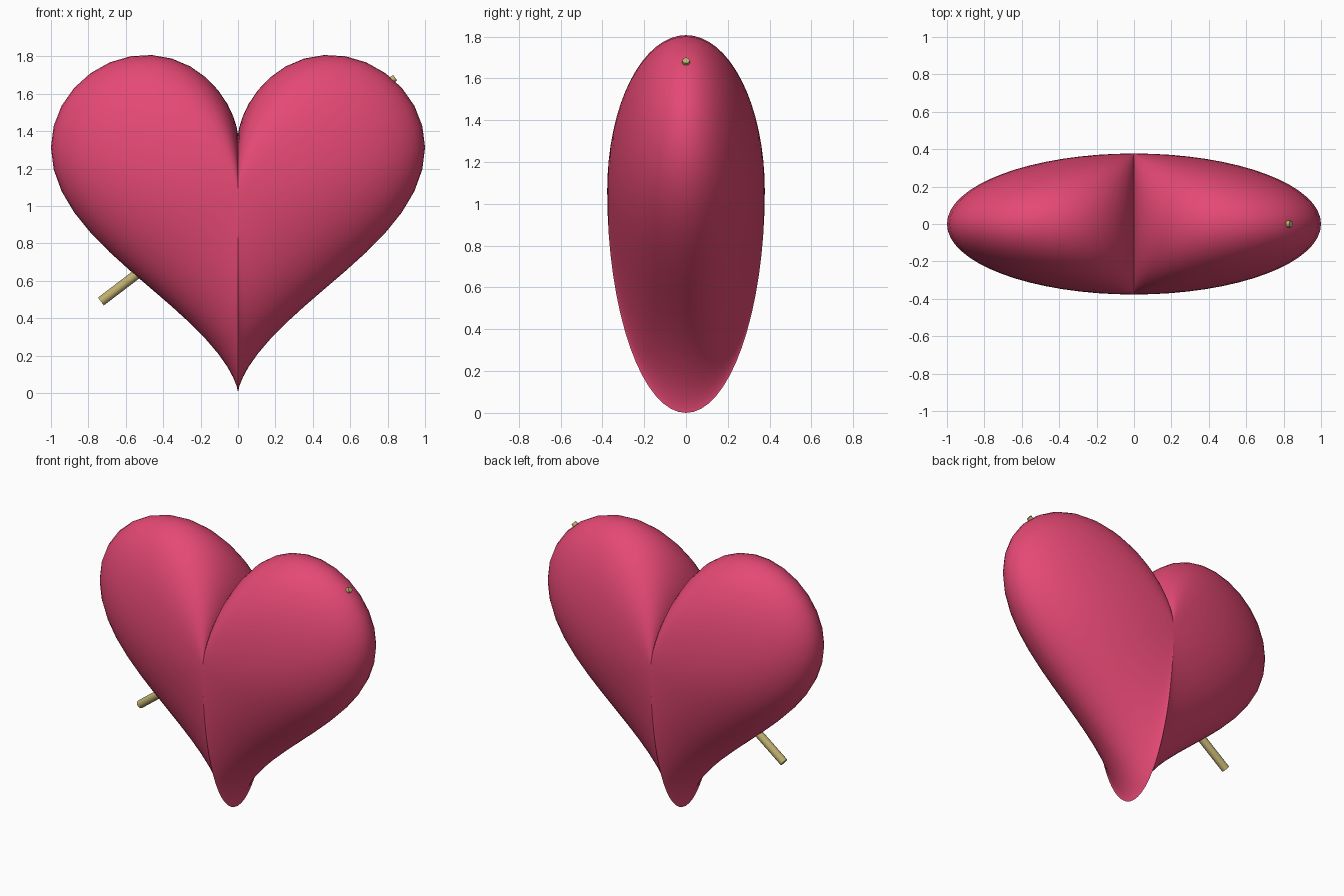
import bpy, bmesh, math
from mathutils import Vector

if "Cube" in bpy.data.objects:
    bpy.data.objects.remove(bpy.data.objects["Cube"])

SEGMENTS, RINGS = 64, 32
DEPTH = 0.377


def material(name, rgb):
    mat = bpy.data.materials.new(name)
    mat.diffuse_color = (*rgb, 1)
    mat.use_nodes = True
    mat.node_tree.nodes["Principled BSDF"].inputs["Base Color"].default_value = mat.diffuse_color
    return mat


def finish(name, bm, mat):
    bmesh.ops.recalc_face_normals(bm, faces=bm.faces)
    mesh = bpy.data.meshes.new(name)
    bm.to_mesh(mesh)
    bm.free()
    mesh.materials.append(mat)
    obj = bpy.data.objects.new(name, mesh)
    bpy.context.collection.objects.link(obj)
    bpy.ops.object.select_all(action='DESELECT')
    obj.select_set(True)
    bpy.context.view_layer.objects.active = obj
    bpy.ops.object.shade_smooth_by_angle(angle=math.radians(35))
    return obj


def heart_curve(t):
    x = 16 * math.sin(t) ** 3
    z = 13 * math.cos(t) - 5 * math.cos(2 * t) - 2 * math.cos(3 * t) - math.cos(4 * t)
    return x / 16, z / 16


red = material("rose_red", (0.78, 0.066, 0.175))
gold = material("pale_gold", (0.52, 0.43, 0.16))

# Heart: heart outline shrunk towards front and back poles along an ellipse
Z0 = 17 / 16
bm = bmesh.new()
front = bm.verts.new((0, -DEPTH, Z0))
back = bm.verts.new((0, DEPTH, Z0))
rings = []
for k in range(1, RINGS):
    v = math.pi * k / RINGS
    ring = []
    for i in range(SEGMENTS):
        x, z = heart_curve(2 * math.pi * i / SEGMENTS)
        ring.append(bm.verts.new((x * math.sin(v), -DEPTH * math.cos(v), Z0 + z * math.sin(v))))
    rings.append(ring)
for i in range(SEGMENTS):
    j = (i + 1) % SEGMENTS
    bm.faces.new((front, rings[0][i], rings[0][j]))
    bm.faces.new((back, rings[-1][j], rings[-1][i]))
    for a, b in zip(rings, rings[1:]):
        bm.faces.new((a[i], b[i], b[j], a[j]))
finish("heart", bm, red)


# Arrow: straight shaft through the heart with a small blunt tip
def rod(name, start, end, r1, r2):
    a, b = Vector(start), Vector(end)
    bm = bmesh.new()
    bmesh.ops.create_cone(bm, cap_ends=True, segments=16, radius1=r1, radius2=r2,
                          depth=(b - a).length)
    bm.transform((b - a).to_track_quat('Z', 'Y').to_matrix().to_4x4())
    bmesh.ops.translate(bm, verts=bm.verts, vec=(a + b) / 2)
    finish(name, bm, gold)


rod("arrow_shaft", (-0.733, 0, 0.489), (0.76, 0, 1.625), 0.026, 0.026)
rod("arrow_tip", (0.76, 0, 1.625), (0.84, 0, 1.686), 0.026, 0.017)
